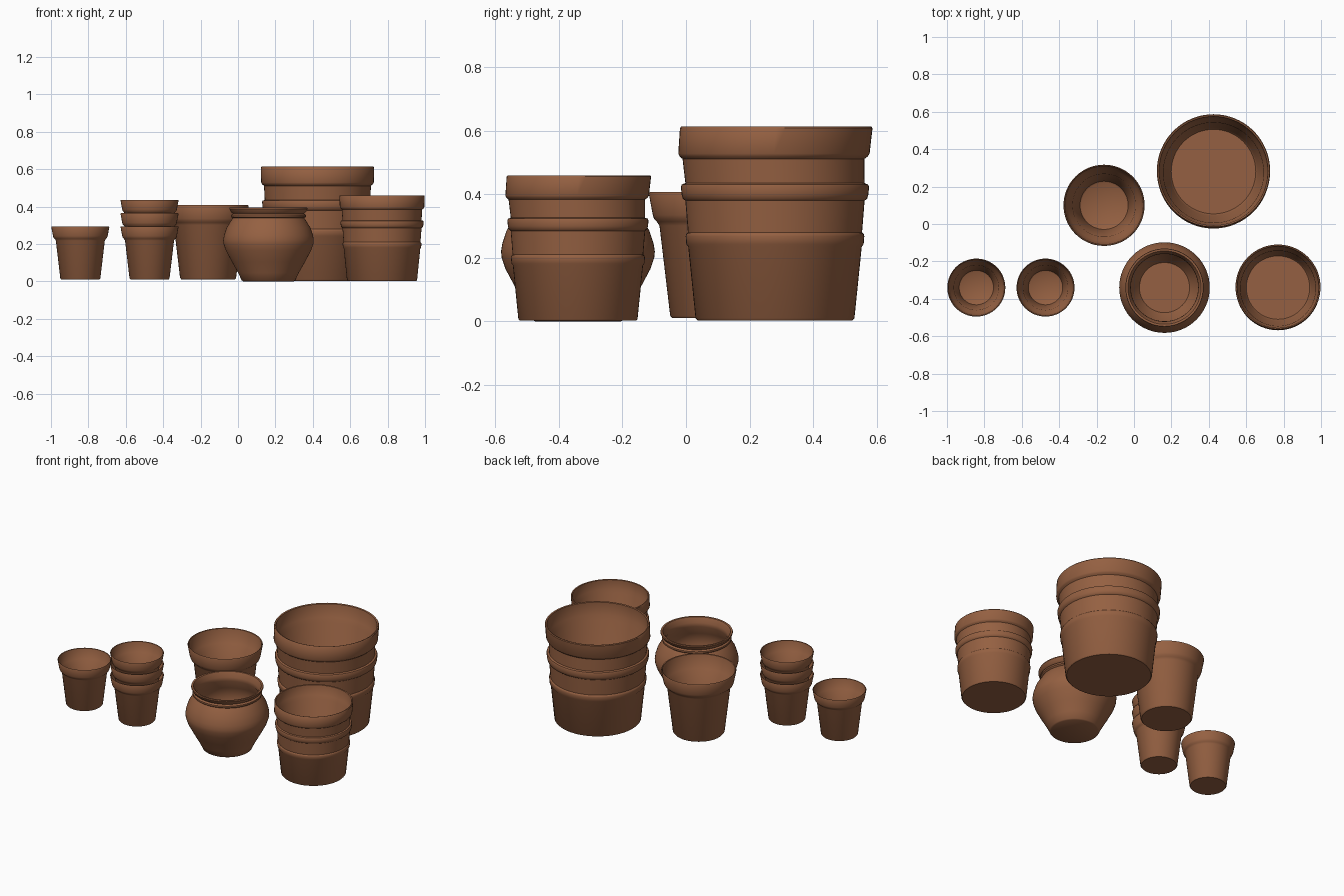
import bpy, bmesh, math

clay = bpy.data.materials.new("terracotta")
clay.diffuse_color = (0.30, 0.118, 0.054, 1)


def lathe(name, profile, loc, scale=1.0, lean=0.0, n=64):
    """Revolve an (r, z) profile that starts and ends on the axis."""
    bm = bmesh.new()
    rings = []
    for r, z in profile:
        # the collar of the large pots leans slightly to the back
        dy = lean * (z - 0.565) if z > 0.5 else 0.0
        if r == 0:
            rings.append([bm.verts.new((0, dy, z))])
        else:
            rings.append([bm.verts.new((r * math.cos(2 * math.pi * i / n),
                                        r * math.sin(2 * math.pi * i / n) + dy, z))
                          for i in range(n)])
    for a, b in zip(rings, rings[1:]):
        for i in range(n):
            j = (i + 1) % n
            if len(a) == 1:
                bm.faces.new((a[0], b[j], b[i]))
            elif len(b) == 1:
                bm.faces.new((a[i], a[j], b[0]))
            else:
                bm.faces.new((a[i], a[j], b[j], b[i]))
    bmesh.ops.recalc_face_normals(bm, faces=bm.faces)
    for v in bm.verts:
        v.co *= scale
    me = bpy.data.meshes.new(name)
    bm.to_mesh(me)
    bm.free()
    me.materials.append(clay)
    ob = bpy.data.objects.new(name, me)
    ob.location = loc
    bpy.context.collection.objects.link(ob)
    bpy.context.view_layer.objects.active = ob
    bpy.ops.object.select_all(action='DESELECT')
    ob.select_set(True)
    bpy.ops.object.shade_smooth_by_angle(angle=math.radians(40))
    return ob


# plain flower pot: body, rounded collar, open inside
plain = [(0, 0), (0.102, 0), (0.107, 0.006), (0.131, 0.208), (0.137, 0.217),
         (0.143, 0.223), (0.146, 0.232), (0.155, 0.280), (0.153, 0.284),
         (0.150, 0.282), (0.137, 0.222), (0.120, 0.205), (0.092, 0.022),
         (0.086, 0.018), (0, 0.018)]

# round jar: bulging belly, ringed neck
jar = [(0, 0), (0.135, 0), (0.143, 0.005), (0.162, 0.045), (0.196, 0.105),
       (0.228, 0.165), (0.240, 0.200), (0.242, 0.220), (0.238, 0.245),
       (0.225, 0.285), (0.196, 0.332), (0.191, 0.338), (0.200, 0.345),
       (0.200, 0.355), (0.190, 0.362), (0.200, 0.370), (0.209, 0.388),
       (0.207, 0.394), (0.196, 0.393), (0.181, 0.362), (0.180, 0.338),
       (0.212, 0.280), (0.228, 0.220), (0.214, 0.165), (0.150, 0.045),
       (0.134, 0.022), (0, 0.022)]

# banded planter: deep collar and two raised rings
banded = [(0, 0.003), (0.243, 0.003), (0.250, 0.010), (0.273, 0.235),
          (0.279, 0.243), (0.281, 0.268), (0.279, 0.276), (0.274, 0.280),
          (0.282, 0.380), (0.290, 0.386), (0.294, 0.400), (0.296, 0.424),
          (0.293, 0.431), (0.282, 0.435), (0.286, 0.511), (0.296, 0.519),
          (0.301, 0.528), (0.303, 0.608), (0.299, 0.613), (0.291, 0.610),
          (0.285, 0.530), (0.268, 0.505), (0.236, 0.045), (0.226, 0.032),
          (0, 0.032)]

lathe("small_pot", plain, (-0.843, -0.34, 0.01))
# stack of three nested small pots
for k in range(3):
    lathe("stacked_pot_%d" % (k + 1), plain, (-0.473, -0.34, 0.01 + 0.071 * k))
lathe("medium_pot", plain, (-0.16, 0.10, 0.01), 1.4)
lathe("round_jar", jar, (0.163, -0.34, 0))
lathe("large_planter", banded, (0.425, 0.28, 0), 1.0, 0.09)
lathe("medium_planter", banded, (0.77, -0.34, 0), 0.75, 0.09)
